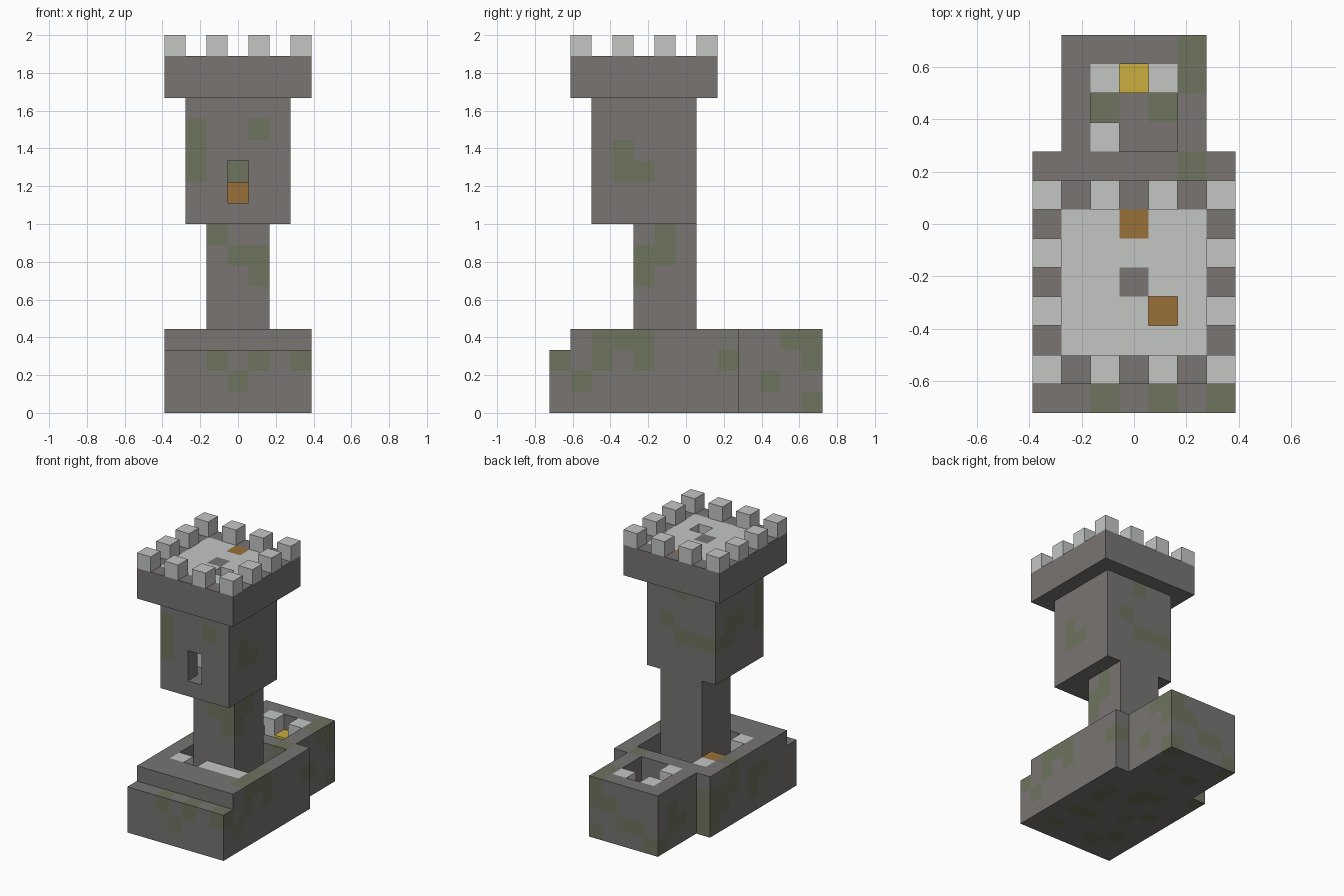
import bpy
import bmesh

cube = bpy.data.objects.get("Cube")
if cube:
    bpy.data.objects.remove(cube, do_unlink=True)

UNIT = 1 / 9
PALETTE = {
    "stone": "787572",
    "moss": "6E735E",
    "pale_stone": "C3C6C4",
    "gold": "CBAD3E",
    "wood": "997038",
}
NAMES = list(PALETTE)


def linear(pair):
    c = int(pair, 16) / 255
    return c / 12.92 if c < 0.04 else ((c + 0.055) / 1.055) ** 2.4


def make_material(name, code):
    mat = bpy.data.materials.new(name)
    mat.use_nodes = True
    colour = [linear(code[n:n + 2]) for n in (0, 2, 4)] + [1]
    mat.diffuse_color = colour
    mat.node_tree.nodes["Principled BSDF"].inputs["Base Color"].default_value = colour
    return mat


materials = [make_material(n, c) for n, c in PALETTE.items()]
blocks = {}    # block position -> part name
colours = {}   # block position -> colour name


def box(low, high):
    return [(i, j, k) for i in range(low[0], high[0])
            for j in range(low[1], high[1]) for k in range(low[2], high[2])]


def fill(part, colour, low, high):
    for cell in box(low, high):
        blocks[cell], colours[cell] = part, colour


def place(part, colour, cell):
    blocks[cell], colours[cell] = part, colour


def carve(low, high):
    for cell in box(low, high):
        blocks.pop(cell, None)


def paint_moss(corner, across, rows, down=2):
    """Moss pattern: columns run along one axis, rows run down another."""
    for r, row in enumerate(rows):
        for c, mark in enumerate(row):
            cell = list(corner)
            cell[across] += c
            cell[down] -= r
            if mark == "m" and tuple(cell) in blocks:
                colours[tuple(cell)] = "moss"


# Base with a front step, a rear annexe and two courtyards
fill("front_step", "stone", (0, 0, 0), (7, 1, 3))
fill("base", "stone", (0, 1, 0), (7, 9, 4))
fill("rear_annexe", "stone", (1, 9, 0), (6, 13, 4))
carve((1, 3, 1), (6, 8, 4))
carve((2, 9, 1), (5, 12, 4))

# Courtyard pillars and furnishings
for i in (1, 3, 4, 5):
    fill("courtyard_pillars", "pale_stone", (i, 3, 1), (i + 1, 4, 4))
fill("courtyard_pillars", "pale_stone", (1, 7, 1), (2, 8, 4))
fill("courtyard_post", "wood", (1, 6, 1), (2, 7, 4))
for i, j in ((2, 9), (2, 11), (4, 11)):
    fill("annexe_pillars", "pale_stone", (i, j, 1), (i + 1, j + 1, 4))
fill("treasure", "gold", (3, 11, 1), (4, 12, 3))

# Tower shaft, upper room, platform
fill("tower_shaft", "stone", (2, 4, 1), (5, 7, 9))
fill("upper_room", "stone", (1, 2, 9), (6, 7, 15))
carve((2, 3, 10), (5, 6, 15))
carve((3, 2, 10), (4, 3, 12))
fill("platform", "stone", (0, 1, 15), (7, 8, 17))
fill("platform_floor", "pale_stone", (1, 2, 16), (6, 7, 17))
place("platform_floor", "wood", (3, 6, 16))
place("platform_floor", "stone", (3, 4, 16))
carve((4, 3, 15), (5, 4, 17))

# Furnishings of the upper room
place("table", "wood", (3, 5, 10))
place("ladder_foot", "wood", (4, 3, 10))
fill("room_pillar", "pale_stone", (2, 4, 10), (3, 5, 12))

# Battlements on every other edge block
for i in range(0, 7, 2):
    for j in range(1, 8, 2):
        if i in (0, 6) or j in (1, 7):
            place("battlements", "pale_stone", (i, j, 17))

# Moss on the base
paint_moss((0, 0, 2), 0, ["..m.m.m", "...m..."])
paint_moss((6, 0, 3), 1, ["..mmm....", "m.m.m...m", ".m......."])
paint_moss((0, 1, 3), 1, [".....m..", "..mm.mmm", "...m..mm", ".......m"])
paint_moss((5, 8, 3), 1, ["m..mm", "....m", "..m..", "....m"])
paint_moss((1, 9, 3), 1, ["....", "..m.", ".mm.", "...."])
paint_moss((1, 12, 3), 0, ["....m", "...mm", ".mm..", "m...m"])
paint_moss((2, 10, 0), 0, ["m.m"])
paint_moss((0, 8, 0), 0, [".......", "..mm...", "...m.m.", ".m...m.", "..m....",
                          "....mm.", ".m.....", "..m..m."], down=1)

# Moss on the tower
paint_moss((2, 4, 8), 0, ["m..", ".mm", "..m"])
paint_moss((4, 4, 8), 1, [".m", "mm", "m."])
paint_moss((1, 2, 13), 0, ["m..m", "m...", "m..."])
paint_moss((5, 3, 12), 1, ["m.", "mm"])
paint_moss((1, 6, 14), 0, ["..m..", ".....", "...m.", "mmm.."])
paint_moss((1, 4, 12), 1, ["mm.", ".mm"])


# Build one mesh per part from its exposed block faces
def build(part):
    bm = bmesh.new()
    corners = {}

    def corner(p):
        if p not in corners:
            corners[p] = bm.verts.new(((p[0] - 3.5) * UNIT, (p[1] - 6.5) * UNIT, p[2] * UNIT))
        return corners[p]

    for cell in [c for c, owner in blocks.items() if owner == part]:
        for axis in range(3):
            u, v = (axis + 1) % 3, (axis + 2) % 3
            for side in (0, 1):
                neighbour = list(cell)
                neighbour[axis] += 2 * side - 1
                if tuple(neighbour) in blocks:
                    continue
                ring = []
                for du, dv in ((0, 0), (1, 0), (1, 1), (0, 1)):
                    p = list(cell)
                    p[axis] += side
                    p[u] += du
                    p[v] += dv
                    ring.append(corner(tuple(p)))
                face = bm.faces.new(ring if side else ring[::-1])
                face.material_index = NAMES.index(colours[cell])
    mesh = bpy.data.meshes.new(part)
    bm.to_mesh(mesh)
    bm.free()
    for mat in materials:
        mesh.materials.append(mat)
    bpy.context.collection.objects.link(bpy.data.objects.new(part, mesh))


for part in dict.fromkeys(blocks.values()):
    build(part)
